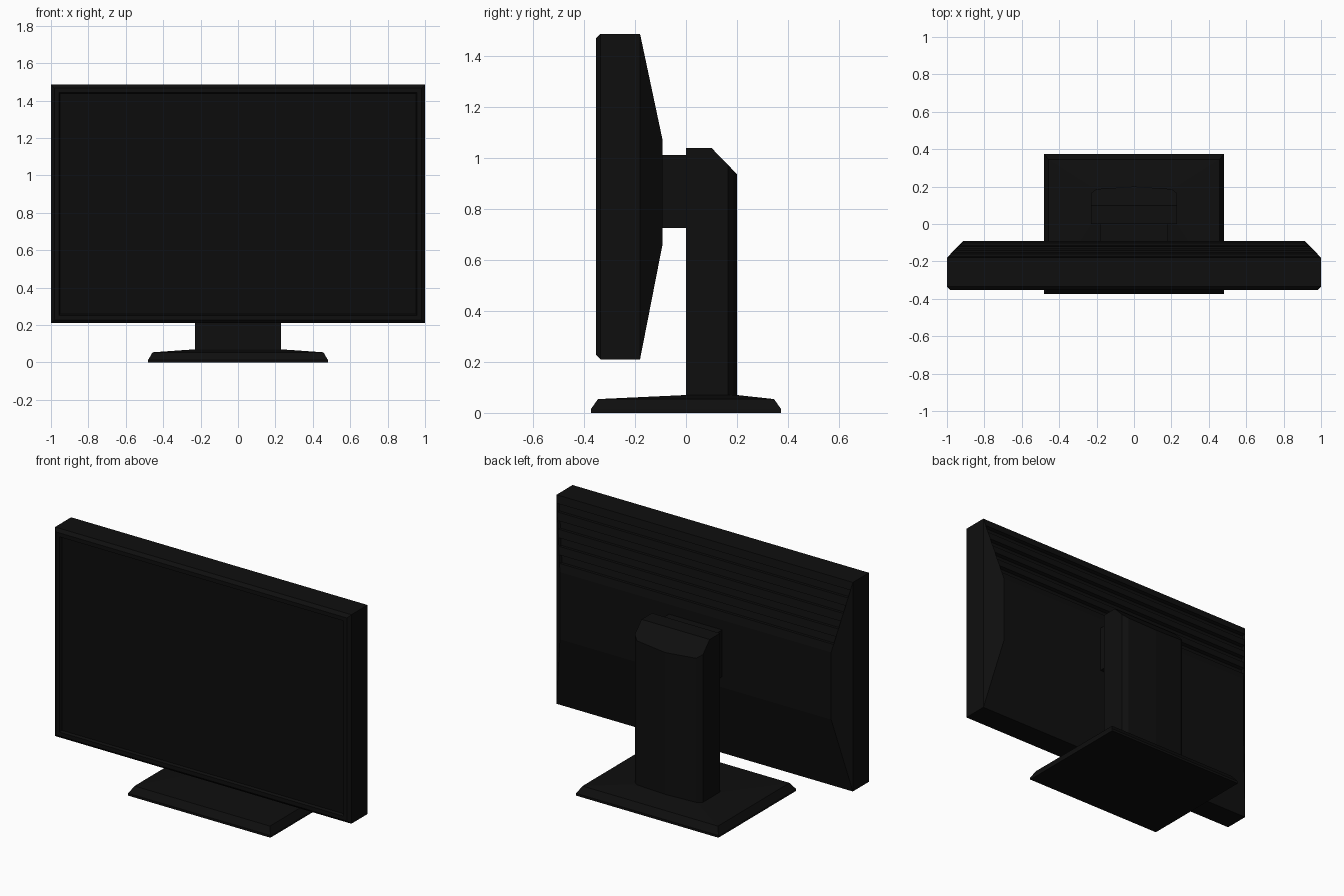
import bpy, bmesh

if "Cube" in bpy.data.objects:
    bpy.data.objects.remove(bpy.data.objects["Cube"])


def material(name, value):
    m = bpy.data.materials.new(name)
    m.diffuse_color = (value, value, value, 1)
    m.use_nodes = True
    m.node_tree.nodes["Principled BSDF"].inputs["Base Color"].default_value = m.diffuse_color
    return m


BLACK = material("black_plastic", 0.0045)
GLASS = material("dark_screen", 0.0035)


def finish(bm, name, mat=BLACK):
    bmesh.ops.recalc_face_normals(bm, faces=bm.faces)
    me = bpy.data.meshes.new(name)
    bm.to_mesh(me)
    bm.free()
    me.materials.append(mat)
    ob = bpy.data.objects.new(name, me)
    bpy.context.collection.objects.link(ob)
    return ob


def loft(rings, cap_start=True):
    """Bridge a list of closed point rings with equal point counts."""
    bm = bmesh.new()
    loops = [[bm.verts.new(p) for p in ring] for ring in rings]
    n = len(loops[0])
    for a, b in zip(loops, loops[1:]):
        for i in range(n):
            j = (i + 1) % n
            bm.faces.new((a[i], a[j], b[j], b[i]))
    if cap_start:
        bm.faces.new(loops[0])
    bm.faces.new(loops[-1])
    bmesh.ops.recalc_face_normals(bm, faces=bm.faces)
    return bm


def upright(y, hx, z0, z1):
    return [(-hx, y, z0), (hx, y, z0), (hx, y, z1), (-hx, y, z1)]


def flat(z, hx, y0, y1):
    return [(-hx, y0, z), (hx, y0, z), (hx, y1, z), (-hx, y1, z)]


# Display housing: recessed front, bezel, body and tapered back
bm = loft([
    upright(-0.337, 0.952, 0.258, 1.437),
    upright(-0.353, 0.958, 0.252, 1.443),
    upright(-0.353, 0.982, 0.228, 1.467),
    upright(-0.335, 1.0, 0.21, 1.485),
    upright(-0.18, 1.0, 0.21, 1.485),
    upright(-0.092, 0.915, 0.66, 1.07),
], cap_start=False)

# Vent grooves across the upper back slope
slope = [f for f in bm.faces if f.normal.y > 0.5 and f.normal.z > 0.1][0]
sides = [e for e in slope.edges
         if abs(e.verts[0].co.z - e.verts[1].co.z) > 0.1]
bmesh.ops.subdivide_edges(bm, edges=sides, cuts=8)
bm.normal_update()
strips = sorted((f for f in bm.faces if f.normal.y > 0.5 and f.normal.z > 0.1),
                key=lambda f: f.calc_center_median().z)
bmesh.ops.inset_individual(bm, faces=strips[1::2], thickness=0.004, depth=-0.02)
finish(bm, "display_housing")

# Screen panel
finish(loft([upright(-0.337, 0.952, 0.258, 1.437),
             upright(-0.325, 0.952, 0.258, 1.437)]), "screen", GLASS)

# Mount block between housing and column
finish(loft([upright(-0.1, 0.18, 0.725, 1.01),
             upright(0.01, 0.18, 0.725, 1.01)]), "mount_block")

# Stand column: chamfered plan with slightly peaked back, sloped top cut
plan = [(-0.23, 0), (0.23, 0), (0.23, 0.165), (0.2, 0.187),
        (0, 0.2), (-0.2, 0.187), (-0.23, 0.165)]
bm = loft([[(x, y, z) for x, y in plan] for z in (0.06, 1.038)])
cut = bmesh.ops.bisect_plane(bm, geom=bm.verts[:] + bm.edges[:] + bm.faces[:],
                             plane_co=(0, 0.1, 1.038), plane_no=(0, 1.03, 1),
                             clear_outer=True)
rim = [g for g in cut["geom_cut"] if isinstance(g, bmesh.types.BMEdge)]
bmesh.ops.holes_fill(bm, edges=[e for e in bm.edges if e.is_boundary])
finish(bm, "stand_column")

# Base plate
finish(loft([
    flat(0.0, 0.48, -0.373, 0.373),
    flat(0.014, 0.48, -0.373, 0.373),
    flat(0.054, 0.457, -0.345, 0.345),
    flat(0.07, 0.23, 0.0, 0.2),
]), "base_plate")
